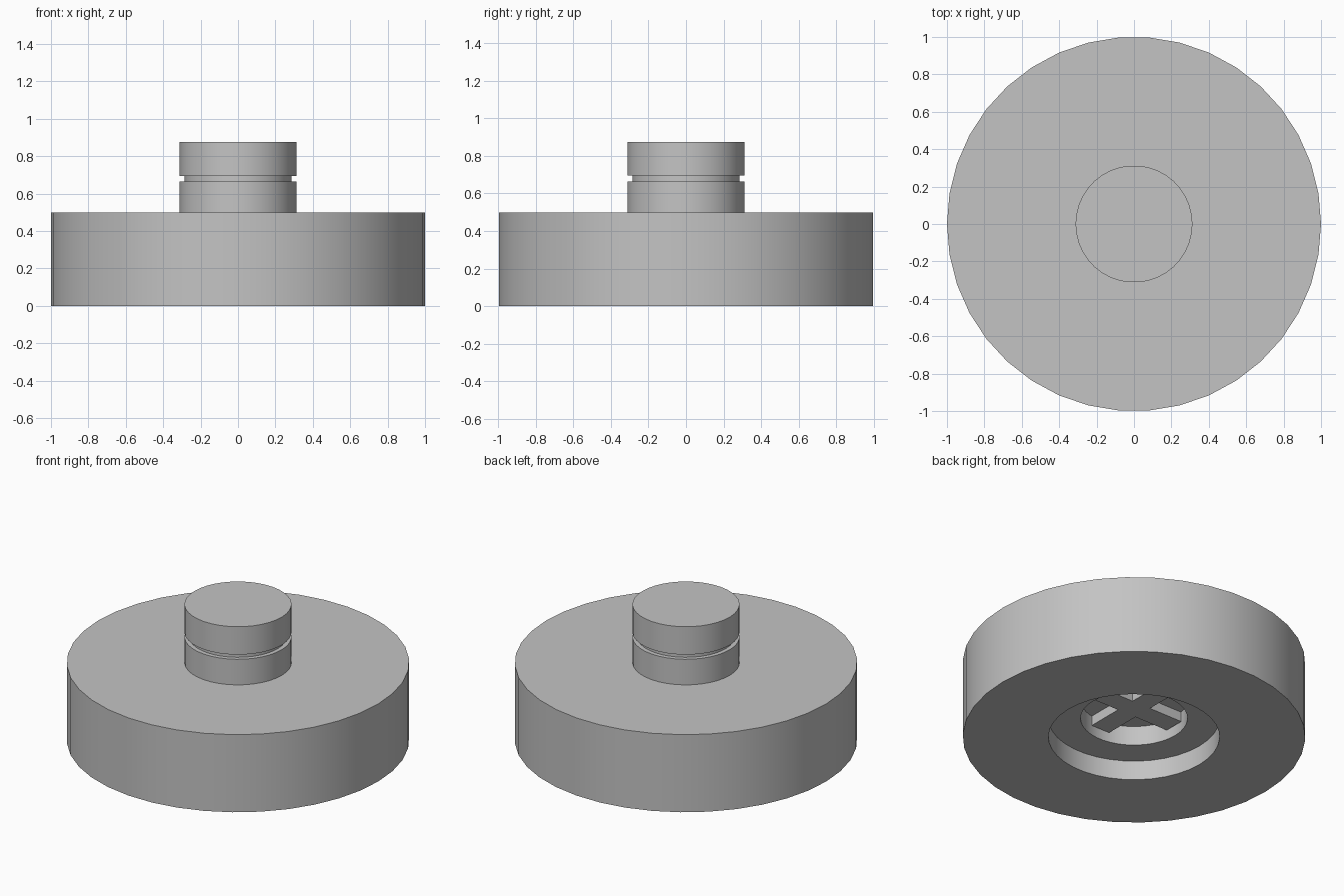
import bpy, bmesh, math
from mathutils import Matrix

cube = bpy.data.objects.get("Cube")
if cube:
    bpy.data.objects.remove(cube, do_unlink=True)

SIDES = 38

grey = bpy.data.materials.new("light grey")
grey.use_nodes = True
grey.diffuse_color = (0.55, 0.55, 0.55, 1)
grey.node_tree.nodes["Principled BSDF"].inputs["Base Color"].default_value = grey.diffuse_color


def finish(name, bm):
    """Turn a bmesh into a smooth-shaded object with sharp edges kept."""
    bmesh.ops.remove_doubles(bm, verts=bm.verts, dist=1e-5)
    bmesh.ops.recalc_face_normals(bm, faces=bm.faces)
    mesh = bpy.data.meshes.new(name)
    bm.to_mesh(mesh)
    bm.free()
    mesh.materials.append(grey)
    obj = bpy.data.objects.new(name, mesh)
    bpy.context.collection.objects.link(obj)
    bpy.ops.object.select_all(action='DESELECT')
    obj.select_set(True)
    bpy.context.view_layer.objects.active = obj
    bpy.ops.object.shade_smooth_by_angle(angle=math.radians(30))
    return obj


def lathe(name, profile):
    """Spin a (radius, height) profile around the z axis."""
    bm = bmesh.new()
    verts = [bm.verts.new((r, 0, z)) for r, z in profile]
    edges = [bm.edges.new(pair) for pair in zip(verts, verts[1:])]
    bmesh.ops.spin(bm, geom=verts + edges, cent=(0, 0, 0), axis=(0, 0, 1),
                   angle=math.tau, steps=SIDES, use_merge=True)
    return finish(name, bm)


# Wheel with a stepped recess underneath
STEM = 0.3125
lathe("wheel", [(0, 0.25), (STEM, 0.25), (STEM, 0.125), (0.5, 0.125), (0.5, 0),
                (1, 0), (1, 0.5), (0, 0.5)])

# Grooved stem on top
GROOVE = 0.285
lathe("stem", [(0, 0.5), (STEM, 0.5), (STEM, 0.665), (GROOVE, 0.665),
               (GROOVE, 0.695), (STEM, 0.695), (STEM, 0.875), (0, 0.875)])

# Raised cross on the floor of the recess
bm = bmesh.new()
ARM, HALF, LOW, HIGH = 0.305, 0.066, 0.1875, 0.25
outline = []
for quarter in range(4):
    turn = Matrix.Rotation(quarter * math.pi / 2, 3, 'Z')
    for x, y in ((ARM, -HALF), (ARM, HALF), (HALF, HALF)):
        outline.append(bm.verts.new(turn @ Matrix.Translation((x, y, LOW)).to_translation()))
base = bm.faces.new(outline)
top = bmesh.ops.extrude_face_region(bm, geom=[base], use_keep_orig=True)
bmesh.ops.translate(bm, vec=(0, 0, HIGH - LOW),
                    verts=[v for v in top["geom"] if isinstance(v, bmesh.types.BMVert)])
finish("recess_cross", bm)
